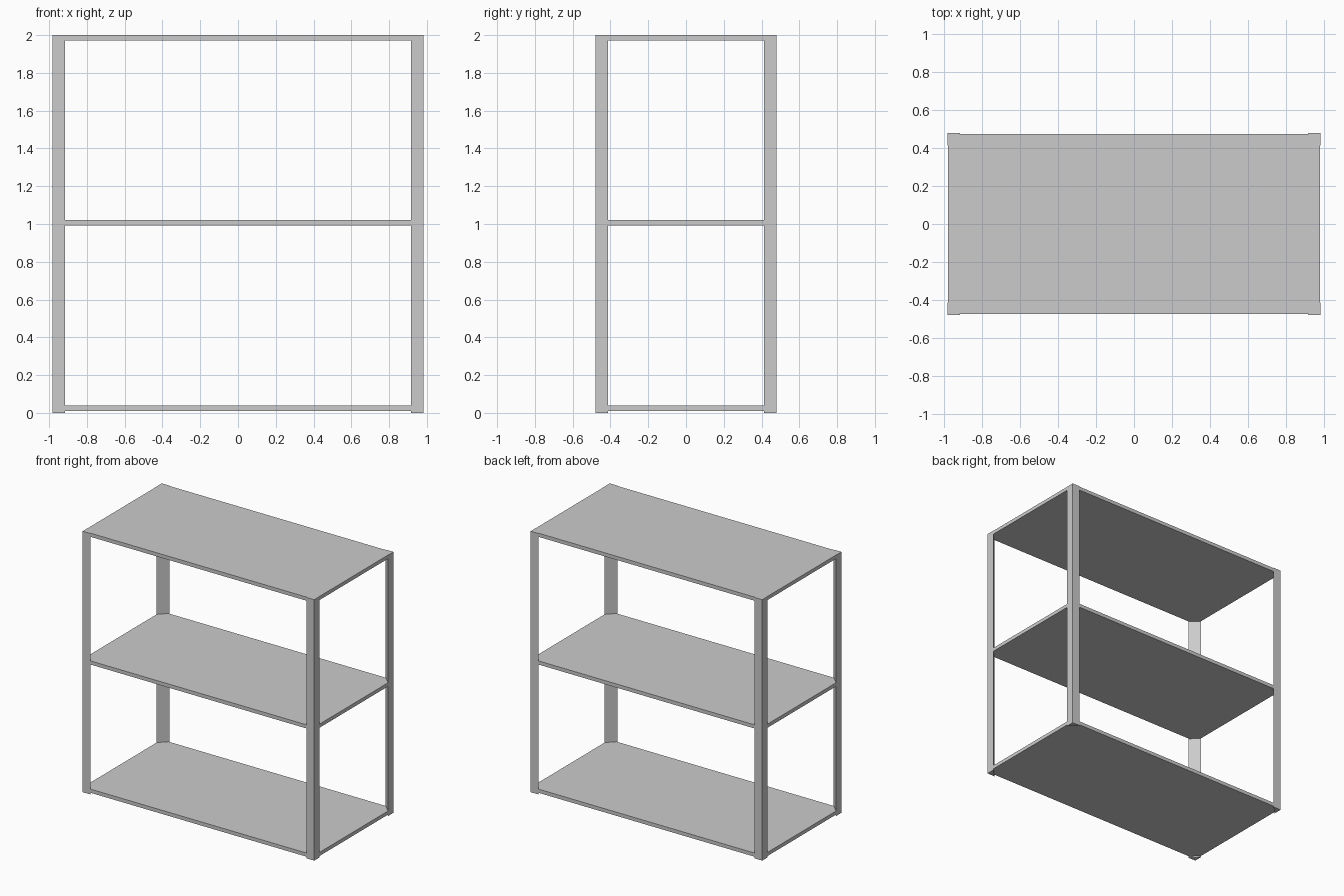
import bpy, bmesh

if "Cube" in bpy.data.objects:
    bpy.data.objects.remove(bpy.data.objects["Cube"])

HX, HY, H = 0.982, 0.48, 2.0   # half width, half depth, height
POST = 0.066                   # width of each outer post face
SX, SY, T = 0.981, 0.475, 0.028  # shelf half sizes and thickness


def prism(name, outline, z0, z1):
    """Extrude a flat xy outline from z0 up to z1."""
    bm = bmesh.new()
    face = bm.faces.new([bm.verts.new((x, y, z0)) for x, y in outline])
    ext = bmesh.ops.extrude_face_region(bm, geom=[face])
    verts = [v for v in ext["geom"] if isinstance(v, bmesh.types.BMVert)]
    bmesh.ops.translate(bm, verts=verts, vec=(0, 0, z1 - z0))
    bmesh.ops.recalc_face_normals(bm, faces=bm.faces)
    mesh = bpy.data.meshes.new(name)
    bm.to_mesh(mesh)
    bm.free()
    obj = bpy.data.objects.new(name, mesh)
    bpy.context.collection.objects.link(obj)
    return obj


# Triangular corner posts, right angle on the outside
for sy, depth in ((-1, "front"), (1, "back")):
    for sx, side in ((-1, "left"), (1, "right")):
        x, y = sx * HX, sy * HY
        prism(f"{depth}_{side}_post",
              [(x, y), (x - sx * POST, y), (x, y - sy * POST)], 0, H)

# Three shelves, corners cut to meet the diagonal inner faces of the posts
cx = HX + HY - POST - SY   # x where the cut reaches the long edge
cy = HX + HY - POST - SX   # y where the cut reaches the short edge
outline = [(-cx, -SY), (cx, -SY), (SX, -cy), (SX, cy),
           (cx, SY), (-cx, SY), (-SX, cy), (-SX, -cy)]
for name, top in (("bottom_shelf", 0.038), ("middle_shelf", 1.021), ("top_shelf", H)):
    prism(name, outline, top - T, top)
